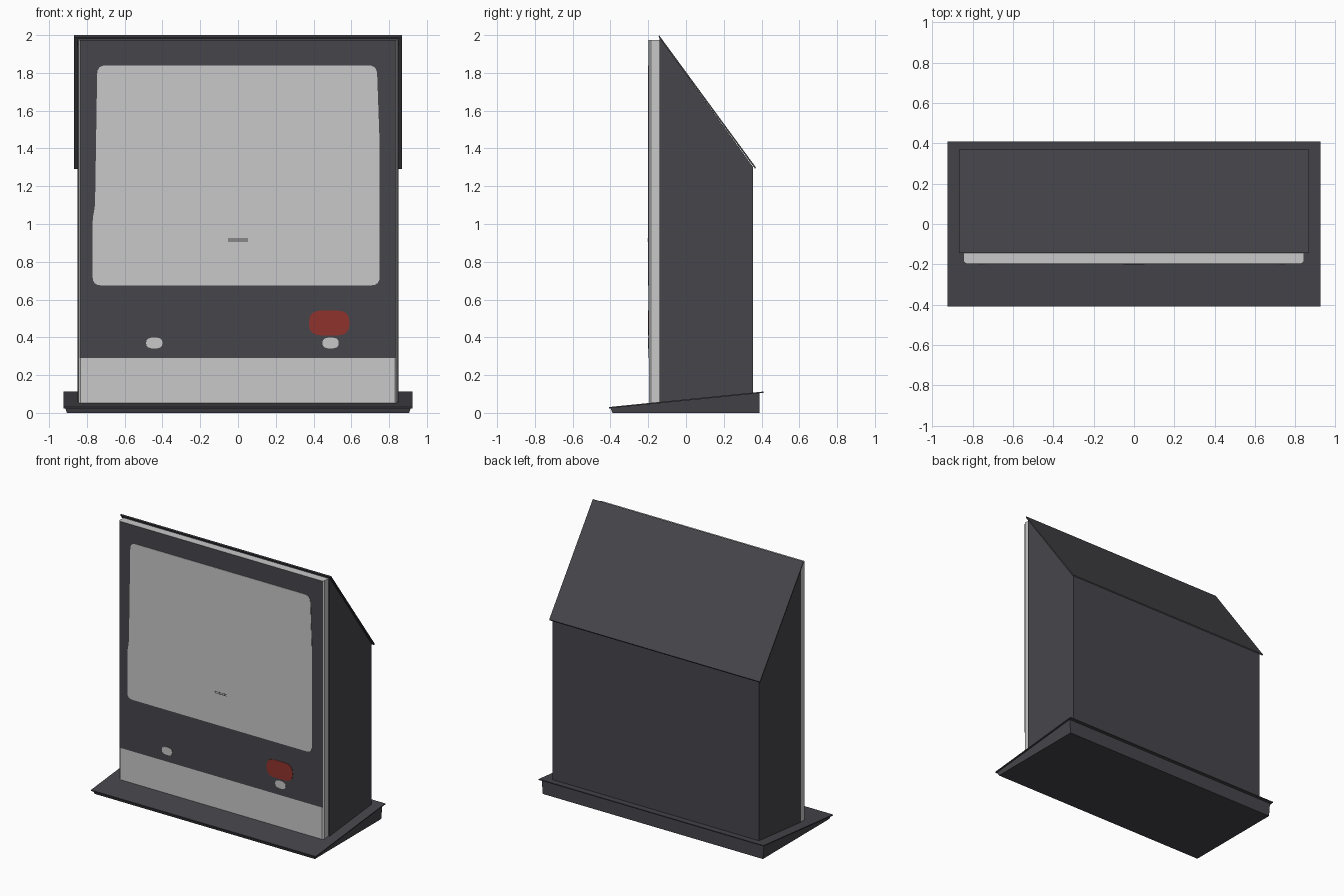
import bpy, bmesh
from mathutils import Vector

if "Cube" in bpy.data.objects:
    bpy.data.objects.remove(bpy.data.objects["Cube"])


def material(name, rgb):
    m = bpy.data.materials.new(name)
    m.diffuse_color = (*rgb, 1)
    m.use_nodes = True
    m.node_tree.nodes["Principled BSDF"].inputs["Base Color"].default_value = m.diffuse_color
    return m


DARK = material("charcoal", (0.062, 0.060, 0.070))
LIGHT = material("light grey", (0.58, 0.58, 0.58))
RED = material("red", (0.28, 0.032, 0.026))


def prism(name, pts, axis, a, b, mat):
    """Extrude a 2D profile along x (profile y,z) , y (profile x,z) or z (profile x,y)."""
    bm = bmesh.new()
    place = {"x": lambda p, t: (t, p[0], p[1]),
             "y": lambda p, t: (p[0], t, p[1]),
             "z": lambda p, t: (p[0], p[1], t)}[axis]
    lo = [bm.verts.new(place(p, a)) for p in pts]
    hi = [bm.verts.new(place(p, b)) for p in pts]
    bm.faces.new(lo)
    bm.faces.new(hi)
    for i in range(len(pts)):
        j = (i + 1) % len(pts)
        bm.faces.new((lo[i], lo[j], hi[j], hi[i]))
    bmesh.ops.recalc_face_normals(bm, faces=bm.faces)
    me = bpy.data.meshes.new(name)
    bm.to_mesh(me)
    bm.free()
    me.materials.append(mat)
    ob = bpy.data.objects.new(name, me)
    bpy.context.collection.objects.link(ob)
    return ob


def rounded(corners, r, steps=4):
    """Round each corner of a polygon with a short curve."""
    out = []
    n = len(corners)
    for i in range(n):
        c = Vector(corners[i])
        p, q = Vector(corners[i - 1]) - c, Vector(corners[(i + 1) % n]) - c
        a = c + p.normalized() * min(r, p.length * 0.45)
        b = c + q.normalized() * min(r, q.length * 0.45)
        for k in range(steps + 1):
            t = k / steps
            out.append(tuple(a * (1 - t) ** 2 + c * 2 * t * (1 - t) + b * t * t))
    return out


def rect(cx, cz, w, h):
    return [(cx - w, cz - h), (cx + w, cz - h), (cx + w, cz + h), (cx - w, cz + h)]


# Wedge plinth, slightly narrower at the floor, with an overhanging sloped lid
plinth = prism("plinth", [(-0.40, 0), (0.39, 0), (0.39, 0.105), (-0.40, 0.026)],
               "x", -0.915, 0.915, DARK)
for v in plinth.data.vertices:
    if v.co.z < 0.001:
        v.co.x *= 0.99
        v.co.y = max(v.co.y, -0.39)
prism("plinth_lid", [(-0.408, 0.024), (0.41, 0.106), (0.41, 0.113), (-0.408, 0.031)],
      "x", -0.925, 0.925, DARK)

# Cabinet with sloped back top, and its thin overhanging roof
prism("cabinet", [(-0.14, 0.04), (0.355, 0.09), (0.355, 1.302), (-0.14, 1.985)],
      "x", -0.85, 0.85, DARK)
prism("roof", [(-0.145, 1.99), (0.366, 1.292), (0.37, 1.300), (-0.143, 2.0)],
      "x", -0.867, 0.867, DARK)

# Front panel with chamfered vertical edges
c = 0.012
prism("front_panel", [(-0.845 + c, -0.197), (0.842 - c, -0.197), (0.842, -0.197 + c),
                      (0.842, -0.13), (-0.845, -0.13), (-0.845, -0.197 + c)],
      "z", 0.045, 1.975, LIGHT)

# Dark bezel, screen and controls, layered as thin plates
prism("bezel", [(-0.836, 0.29), (0.833, 0.29), (0.833, 1.974), (-0.836, 1.974)],
      "y", -0.199, -0.195, DARK)
screen = [(-0.77, 0.675), (0.75, 0.675), (0.75, 1.42), (0.735, 1.84),
          (-0.745, 1.84), (-0.757, 1.09), (-0.77, 1.03)]
prism("screen", rounded(screen, 0.045), "y", -0.2015, -0.197, LIGHT)
prism("red_panel", rounded(rect(0.483, 0.476, 0.107, 0.066), 0.065),
      "y", -0.2015, -0.197, RED)
for side, x in (("left", -0.443), ("right", 0.49)):
    prism(side + "_button", rounded(rect(x, 0.37, 0.043, 0.029), 0.04),
          "y", -0.2015, -0.197, LIGHT)
for i, z in enumerate((0.910, 0.921)):
    prism("screen_mark_%d" % i, rect(0, z, 0.052, 0.002), "y", -0.2025, -0.2, DARK)
